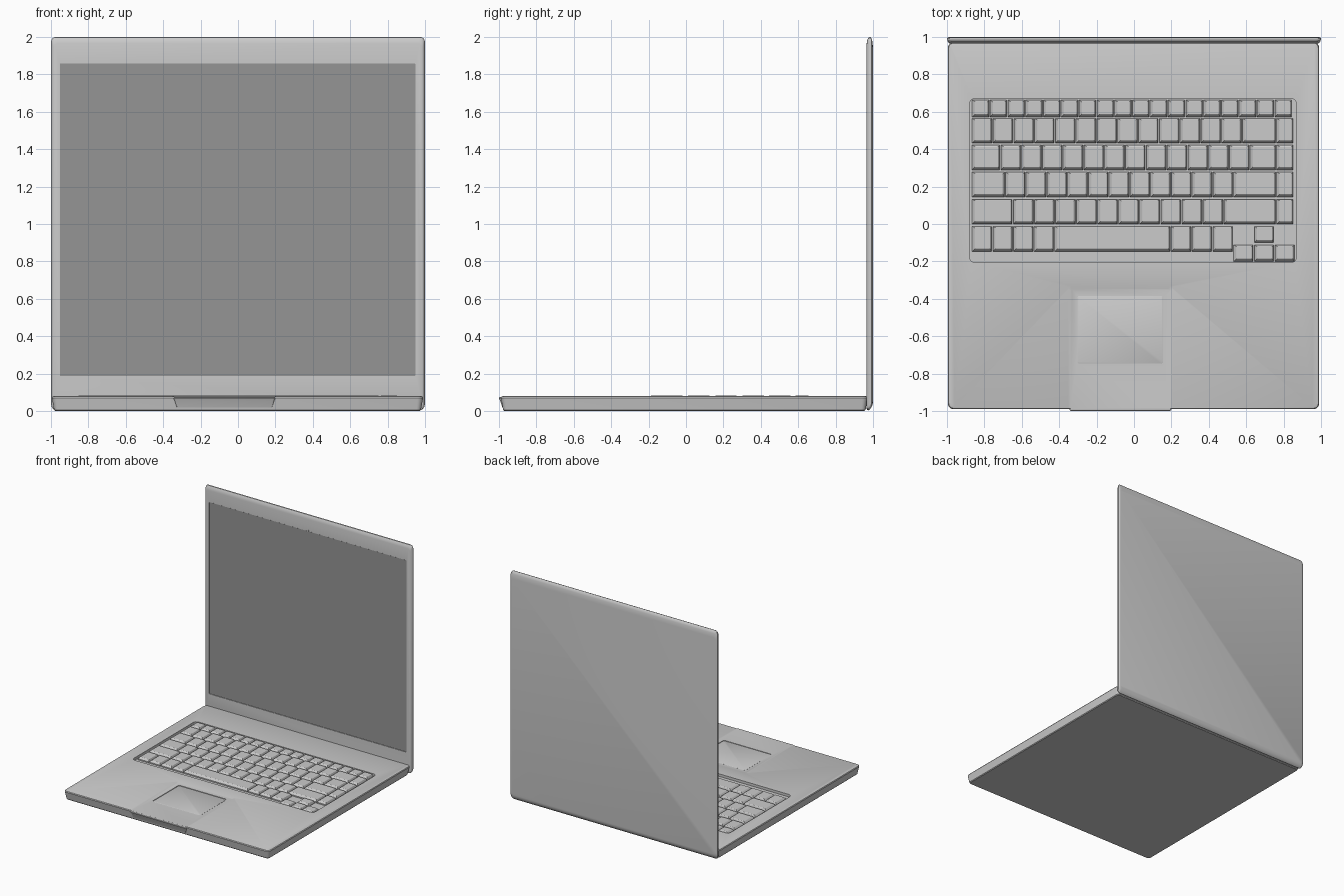
import bpy, bmesh, math

if "Cube" in bpy.data.objects:
    bpy.data.objects.remove(bpy.data.objects["Cube"])


def rrect(x0, x1, y0, y1, r, n=5):
    """Rounded rectangle outline as 2D points."""
    pts = []
    corners = [(x1 - r, y1 - r), (x0 + r, y1 - r), (x0 + r, y0 + r), (x1 - r, y0 + r)]
    for i, (cx, cy) in enumerate(corners):
        for k in range(n):
            a = math.pi / 2 * (i + k / (n - 1))
            pts.append((cx + r * math.cos(a), cy + r * math.sin(a)))
    return pts


def loft(name, loops, smooth=True):
    """Skin a stack of equal-length 3D loops and cap both ends."""
    bm = bmesh.new()
    rings = [[bm.verts.new(p) for p in loop] for loop in loops]
    n = len(rings[0])
    for a, b in zip(rings, rings[1:]):
        for i in range(n):
            j = (i + 1) % n
            bm.faces.new((a[i], a[j], b[j], b[i]))
    bm.faces.new(rings[0])
    bm.faces.new(rings[-1])
    bmesh.ops.recalc_face_normals(bm, faces=bm.faces)
    me = bpy.data.meshes.new(name)
    bm.to_mesh(me)
    bm.free()
    ob = bpy.data.objects.new(name, me)
    bpy.context.collection.objects.link(ob)
    if smooth:
        finish(ob)
    return ob


def select(ob):
    bpy.ops.object.select_all(action='DESELECT')
    ob.select_set(True)
    bpy.context.view_layer.objects.active = ob


def finish(ob):
    select(ob)
    bpy.ops.object.shade_smooth_by_angle(angle=math.radians(32))


def slab(name, x0, x1, y0, y1, r, levels, smooth=True):
    """Horizontal rounded slab; levels are (z, inset)."""
    return loft(name, [[(x, y, z) for x, y in
                        rrect(x0 + i, x1 - i, y0 + i, y1 - i, max(r - i / 2, .002))]
                       for z, i in levels], smooth)


def cut(target, cutter):
    cutter.hide_render = True
    m = target.modifiers.new("cut", 'BOOLEAN')
    m.operation = 'DIFFERENCE'
    m.solver = 'EXACT'
    m.object = cutter
    select(target)
    bpy.ops.object.modifier_apply(modifier=m.name)
    bpy.data.objects.remove(cutter, do_unlink=True)


# Base body with keyboard well, palm scoop and touchpad recess
base = slab("base", -.995, .99, -.99, .972, .03,
            [(0, .018), (.006, .012), (.06, .002), (.07, 0), (.077, .004), (.08, .012)], False)
cut(base, slab("well_cutter", -.88, .87, -.205, .67, .03, [(.058, 0), (.12, 0)], False))
cut(base, slab("scoop_cutter", -.355, .21, -1.2, -.33, .02,
               [(.0755, .016), (.081, 0), (.12, 0)], False))
cut(base, slab("pad_cutter", -.305, .16, -.75, -.38, .015, [(.071, 0), (.12, 0)], False))
finish(base)
slab("touchpad", -.302, .156, -.747, -.384, .013, [(.069, 0), (.0735, 0), (.0745, .002)])
slab("front_lip", -.345, .20, -1.0, -.94, .012,
     [(.02, .018), (.055, .006), (.068, 0), (.073, .002), (.0752, .008)])


# Keys, row by row
key_count = 0


def key(x0, x1, y0, y1):
    global key_count
    key_count += 1
    g = .003
    x0, x1, y0, y1 = x0 + g, x1 - g, y0 + g, y1 - g
    loops = []
    for z, l, r, b, t in ((.056, 0, 0, 0, 0), (.068, 0, 0, 0, 0),
                          (.082, .012, .006, .012, .006), (.084, .015, .009, .015, .009)):
        loops.append([(x0 + l, y0 + b, z), (x1 - r, y0 + b, z),
                      (x1 - r, y1 - t, z), (x0 + l, y1 - t, z)])
    loft(f"key_{key_count:02d}", loops, False)


def run(x0, x1, n, y0, y1):
    w = (x1 - x0) / n
    for i in range(n):
        key(x0 + i * w, x0 + (i + 1) * w, y0, y1)


LEFT, WIDE_END, RIGHT = -.868, .76, .853
run(LEFT, .845, 18, .57, .665)
# (y0, y1, end of first key, number of letter keys, end of letter keys)
for y0, y1, a, n, b in ((.43, .567, -.757, 12, .577), (.287, .425, -.715, 12, .618),
                        (.142, .28, -.69, 11, .53), (-.003, .135, -.648, 10, .478)):
    key(LEFT, a, y0, y1)
    run(a, b, n, y0, y1)
    key(b, WIDE_END, y0, y1)
    key(WIDE_END, RIGHT, y0, y1)
run(LEFT, -.427, 4, -.15, -.01)
key(-.427, .195, -.15, -.01)
run(.195, .53, 3, -.15, -.01)
run(.53, .86, 3, -.203, -.11)
key(.64, .75, -.103, -.01)

# Lid: stacked outlines from front face to back face (y, side, bottom, top)
lid = loft("lid", [[(x, y, z) for x, z in rrect(-1 + s, 1 - s, b, t, .025)]
                   for y, s, b, t in ((.966, .014, .012, 1.965), (.970, .008, .005, 1.985),
                                      (.977, .004, .004, 1.998), (.984, .001, .010, 2.0),
                                      (.991, 0, .020, 1.994), (.997, .004, .032, 1.975),
                                      (1.0, .012, .05, 1.94))], False)
cut(lid, loft("screen_cutter", [[(x, y, z) for x, z in rrect(-.955, .95, .185, 1.86, .004, 3)]
                                for y in (.90, .971)], False))
finish(lid)

# Dark display panel
screen = loft("screen", [[(x, y, z) for x, z in rrect(-.953, .948, .187, 1.858, .004, 3)]
                         for y in (.969, .975)], False)
dark = bpy.data.materials.new("display_dark")
dark.diffuse_color = (.3, .3, .3, 1)
dark.use_nodes = True
dark.node_tree.nodes["Principled BSDF"].inputs["Base Color"].default_value = dark.diffuse_color
screen.data.materials.append(dark)

# Small latch at the top of the display frame
loft("latch", [[(x, y, z) for x, z in rrect(-.008, .008, 1.858, 1.87, .002, 3)]
               for y in (.9645, .97)], False)
